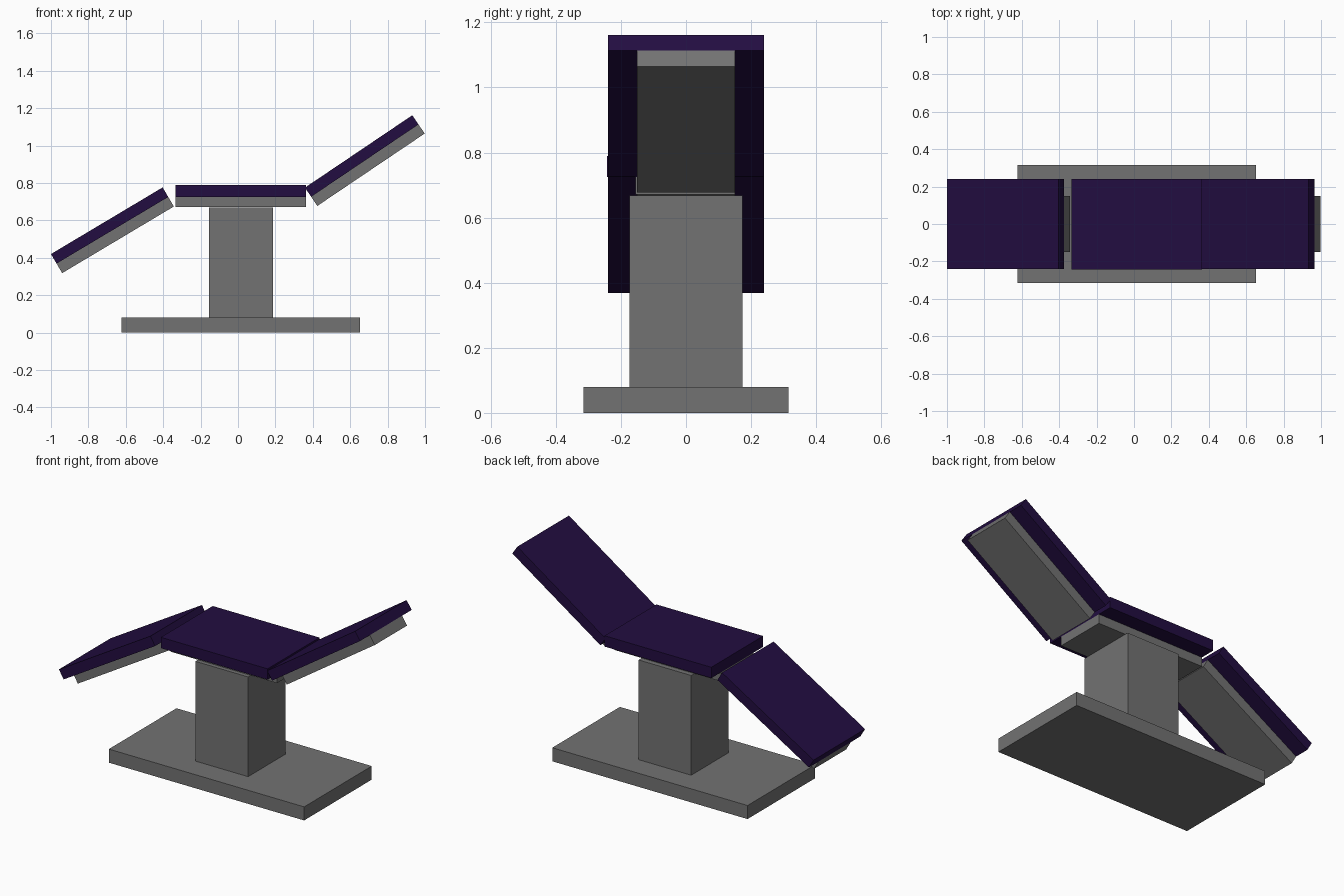
import bpy

if "Cube" in bpy.data.objects:
    bpy.data.objects.remove(bpy.data.objects["Cube"])


def material(name, rgb):
    m = bpy.data.materials.new(name)
    m.diffuse_color = (*rgb, 1)
    m.use_nodes = True
    m.node_tree.nodes["Principled BSDF"].inputs["Base Color"].default_value = m.diffuse_color
    return m


grey = material("grey metal", (0.17, 0.17, 0.17))
purple = material("dark purple upholstery", (0.016, 0.004, 0.052))


def slab(name, profile, y0, y1, mat):
    """Four-sided xz profile (counter-clockwise from the front) extruded along y."""
    verts = [(x, y, z) for y in (y0, y1) for x, z in profile]
    faces = [(0, 1, 2, 3), (7, 6, 5, 4)]
    faces += [(i, i + 4, (i + 1) % 4 + 4, (i + 1) % 4) for i in range(4)]
    me = bpy.data.meshes.new(name)
    me.from_pydata(verts, [], faces)
    me.materials.append(mat)
    ob = bpy.data.objects.new(name, me)
    bpy.context.collection.objects.link(ob)
    return ob


def rect(x0, x1, z0, z1):
    return [(x0, z0), (x1, z0), (x1, z1), (x0, z1)]


def padded_panel(name, a, b, drop, cushion_y):
    """Tilted cushion over a narrower frame; a-b is the top edge, drop the full thickness."""
    def at(p, t):
        return (p[0] + drop[0] * t, p[1] + drop[1] * t)
    slab(name + "_cushion", [at(a, .5), at(b, .5), b, a], *cushion_y, purple)
    slab(name + "_frame", [at(a, 1), at(b, 1), at(b, .5), at(a, .5)], -0.15, 0.15, grey)


# Pedestal
slab("base_plate", rect(-0.622, 0.652, 0, 0.08), -0.315, 0.315, grey)
slab("column", rect(-0.156, 0.188, 0.08, 0.668), -0.174, 0.174, grey)

# Seat
slab("seat_frame", rect(-0.333, 0.363, 0.671, 0.725), -0.155, 0.15, grey)
slab("seat_cushion", rect(-0.333, 0.363, 0.725, 0.789), -0.243, 0.24, purple)

# Tilted backrest and leg rest
padded_panel("backrest", (0.358, 0.775), (0.932, 1.162), (0.066, -0.098), (-0.24, 0.24))
padded_panel("leg_rest", (-1.0, 0.42), (-0.403, 0.776), (0.06, -0.102), (-0.24, 0.24))
